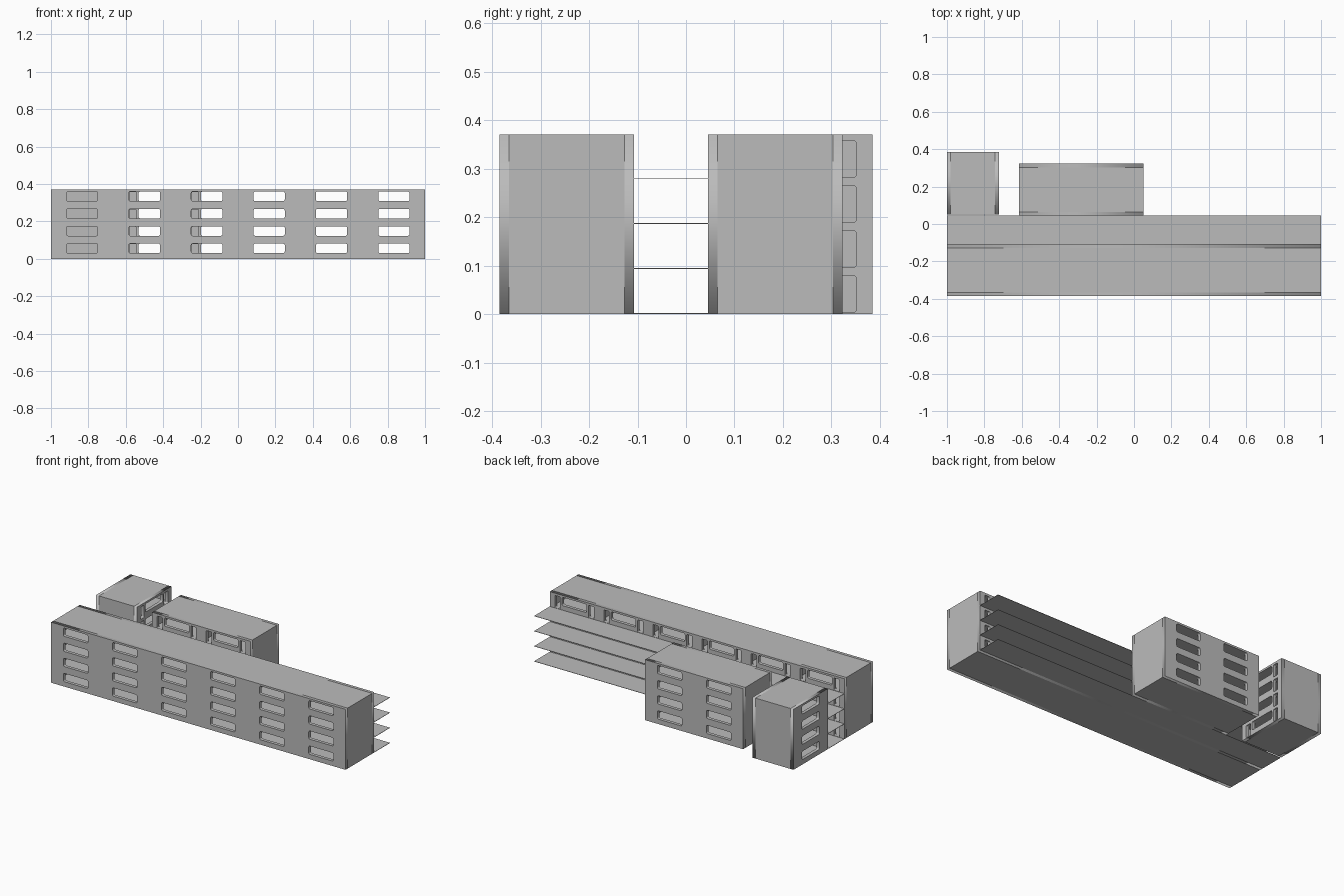
import bpy, bmesh, math
from mathutils import Matrix

if "Cube" in bpy.data.objects:
    bpy.data.objects.remove(bpy.data.objects["Cube"])

BAY, DEPTH, STOREY, FLOORS = 1 / 3, 0.278, 0.0928, 4
WALL = 0.02
HEIGHT = STOREY * FLOORS

concrete = bpy.data.materials.new("concrete_grey")
concrete.use_nodes = True
grey = (0.5, 0.5, 0.5, 1)
concrete.diffuse_color = grey
concrete.node_tree.nodes["Principled BSDF"].inputs["Base Color"].default_value = grey


def add_object(name, mesh, matrix):
    mesh.materials.clear()
    mesh.materials.append(concrete)
    obj = bpy.data.objects.new(name, mesh)
    obj.matrix_world = matrix
    bpy.context.collection.objects.link(obj)
    return obj


def boxes(name, matrix, bounds):
    """One object made of boxes given as (low corner, high corner)."""
    bm = bmesh.new()
    for low, high in bounds:
        size = [b - a for a, b in zip(low, high)]
        mid = [(a + b) / 2 for a, b in zip(low, high)]
        place = Matrix.Translation(mid) @ Matrix.Diagonal((*size, 1))
        bmesh.ops.create_cube(bm, size=1, matrix=place)
    mesh = bpy.data.meshes.new(name)
    bm.to_mesh(mesh)
    bm.free()
    add_object(name, mesh, matrix)


def outline(x0, x1, z0, z1, radius=0.0):
    """Rectangle, with rounded corners if a radius is given."""
    if not radius:
        return [(x0, z0), (x1, z0), (x1, z1), (x0, z1)]
    corners = [(x1 - radius, z1 - radius), (x0 + radius, z1 - radius),
               (x0 + radius, z0 + radius), (x1 - radius, z0 + radius)]
    points = []
    for i, (cx, cz) in enumerate(corners):
        for step in range(4):
            a = math.pi / 2 * (i + step / 3)
            points.append((cx + radius * math.cos(a), cz + radius * math.sin(a)))
    return points


def pierced_wall(name, matrix, length, y, openings):
    """Upright wall with holes, filled from flat outlines."""
    curve = bpy.data.curves.new(name + "_outline", "CURVE")
    curve.dimensions = "2D"
    curve.fill_mode = "BOTH"
    curve.extrude = WALL / 2
    for points in [outline(0, length, 0, HEIGHT)] + openings:
        spline = curve.splines.new("POLY")
        spline.points.add(len(points) - 1)
        for p, (x, z) in zip(spline.points, points):
            p.co = (x, z, 0, 1)
        spline.use_cyclic_u = True
    temp = bpy.data.objects.new(name + "_outline", curve)
    bpy.context.collection.objects.link(temp)
    graph = bpy.context.evaluated_depsgraph_get()
    mesh = bpy.data.meshes.new_from_object(temp.evaluated_get(graph))
    bpy.data.objects.remove(temp)
    bpy.data.curves.remove(curve)
    stand = Matrix.Translation((0, y, 0)) @ Matrix.Rotation(math.pi / 2, 4, "X")
    add_object(name, mesh, matrix @ stand)


def block(name, bays, x, y, turn):
    """Hollow block: windows on its outer wall, windows and doors on its gallery wall."""
    matrix = Matrix.Translation((x, y, 0)) @ Matrix.Rotation(math.radians(turn), 4, "Z")
    length = bays * BAY
    windows, doors = [], []
    for i in range(bays):
        for f in range(FLOORS):
            bx, bz = i * BAY, f * STOREY
            windows.append(outline(bx + BAY / 4, bx + BAY * 3 / 4, bz + 0.03, bz + 0.081, 0.008))
            for d in (0.034, BAY - 0.07):
                doors.append(outline(bx + d, bx + d + 0.036, bz + 0.004, bz + 0.079, 0.005))
    pierced_wall(name + "_outer_wall", matrix, length, WALL / 2, windows)
    pierced_wall(name + "_gallery_wall", matrix, length, DEPTH - WALL / 2, windows + doors)

    # End walls and party walls
    side = 0.012
    near, far = WALL, DEPTH - WALL
    walls = [((0, near, 0), (side, far, HEIGHT)),
             ((length - side, near, 0), (length, far, HEIGHT))]
    for i in range(1, bays):
        walls.append(((i * BAY - side / 2, near, 0.001),
                      (i * BAY + side / 2, far, HEIGHT - 0.002)))
    boxes(name + "_cross_walls", matrix, walls)

    # Floors and roof
    slabs = []
    for f in range(FLOORS + 1):
        low = max(0, f * STOREY - 0.01)
        high = min(HEIGHT, f * STOREY + 0.003)
        slabs.append(((side, near, low), (length - side, far, high)))
    boxes(name + "_floors_and_roof", matrix, slabs)


block("main_wing", 6, -1, -0.385, 0)
block("rear_wing", 2, 0.052, 0.323, 180)
block("end_wing", 1, -1, 0.385, -90)

# Open galleries between the wings
boxes("gallery_decks", Matrix.Identity(4),
      [((-1, -0.107, f * STOREY), (1, 0.045, f * STOREY + 0.002)) for f in range(FLOORS)])
